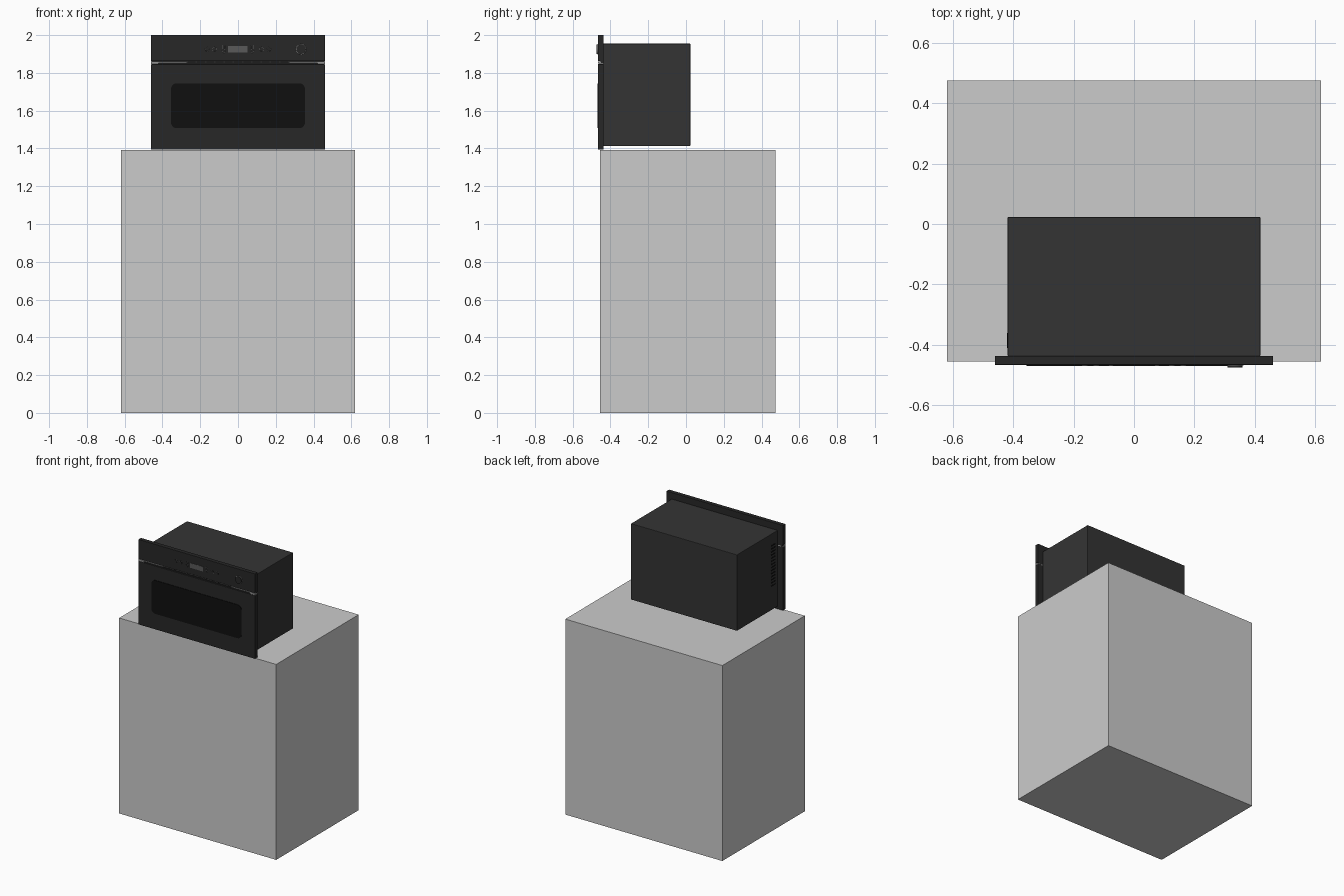
import bpy, bmesh
from math import pi, cos, sin, radians

if "Cube" in bpy.data.objects:
    bpy.data.objects.remove(bpy.data.objects["Cube"])


def material(name, rgb):
    m = bpy.data.materials.new(name)
    m.diffuse_color = (*rgb, 1)
    m.use_nodes = True
    m.node_tree.nodes["Principled BSDF"].inputs["Base Color"].default_value = m.diffuse_color
    return m


SHELL = material("shell", (0.034, 0.034, 0.034))
FRONT = material("front", (0.02, 0.02, 0.02))
GLASS = material("glass", (0.005, 0.005, 0.005))
STEEL = material("steel", (0.3, 0.3, 0.3))
SCREEN = material("screen", (0.1, 0.1, 0.1))


def box(name, x, y, z, mat=None, bevel=0):
    """Box from (min, max) pairs."""
    bm = bmesh.new()
    bmesh.ops.create_cube(bm, size=1)
    for v in bm.verts:
        v.co = [lo + (hi - lo) * (c + 0.5) for c, (lo, hi) in zip(v.co, (x, y, z))]
    me = bpy.data.meshes.new(name)
    bm.to_mesh(me)
    bm.free()
    ob = bpy.data.objects.new(name, me)
    bpy.context.collection.objects.link(ob)
    if mat:
        me.materials.append(mat)
    if bevel:
        b = ob.modifiers.new("bevel", 'BEVEL')
        b.width, b.segments = bevel, 2
    return ob


def rounded_plate(name, x, z, r, y, mat, steps=8):
    """Rounded rectangle in xz, extruded between the two y values."""
    bm = bmesh.new()
    pts = []
    corners = [(x[1] - r, z[1] - r), (x[0] + r, z[1] - r), (x[0] + r, z[0] + r), (x[1] - r, z[0] + r)]
    for i, (cx, cz) in enumerate(corners):
        for k in range(steps + 1):
            a = pi / 2 * (i + k / steps)
            pts.append(bm.verts.new((cx + r * cos(a), y[1], cz + r * sin(a))))
    face = bm.faces.new(pts)
    out = bmesh.ops.extrude_face_region(bm, geom=[face])
    for v in out["geom"]:
        if isinstance(v, bmesh.types.BMVert):
            v.co.y = y[0]
    bmesh.ops.remove_doubles(bm, verts=bm.verts, dist=1e-5)
    bmesh.ops.recalc_face_normals(bm, faces=bm.faces)
    me = bpy.data.meshes.new(name)
    bm.to_mesh(me)
    bm.free()
    me.materials.append(mat)
    ob = bpy.data.objects.new(name, me)
    bpy.context.collection.objects.link(ob)
    return ob


def disc(name, x, z, r, y, mat):
    bpy.ops.mesh.primitive_cylinder_add(vertices=32, radius=r, depth=y[1] - y[0],
                                        location=(x, sum(y) / 2, z), rotation=(pi / 2, 0, 0))
    ob = bpy.context.object
    ob.name = name
    ob.data.materials.append(mat)
    bpy.ops.object.shade_smooth_by_angle(angle=radians(30))
    return ob


def ring(name, x, z, r, y, t=0.0015):
    bpy.ops.mesh.primitive_torus_add(major_radius=r, minor_radius=t, major_segments=32,
                                     minor_segments=6, location=(x, y, z), rotation=(pi / 2, 0, 0))
    ob = bpy.context.object
    ob.name = name
    ob.data.materials.append(STEEL)


# Plinth and oven housing
box("pedestal", (-0.619, 0.619), (-0.454, 0.475), (0, 1.393))
box("oven_housing", (-0.418, 0.418), (-0.437, 0.023), (1.413, 1.955), SHELL, 0.003)

# Front: door, control panel, and the recessed strip between them
PF, PB = -0.466, -0.436
box("oven_door", (-0.46, 0.46), (PF, PB), (1.394, 1.846), FRONT, 0.002)
box("control_panel", (-0.46, 0.46), (PF, PB), (1.862, 2.0), FRONT, 0.002)
box("gap_backing", (-0.457, 0.457), (-0.455, PB), (1.844, 1.864), FRONT)
rounded_plate("door_window", (-0.355, 0.355), (1.507, 1.745), 0.032, (-0.4695, PF + 0.001), GLASS)

# Steel trim at both sides with a slotted vent between
for s, side in ((-1, "left"), (1, "right")):
    box(f"trim_{side}", sorted((s * 0.27, s * 0.46)), (-0.465, -0.45), (1.853, 1.860), STEEL)
    box(f"trim_end_{side}", sorted((s * 0.42, s * 0.46)), (-0.464, PB), (1.846, 1.853), STEEL)
for i in range(11):
    cx = (i - 5) * 0.049
    box(f"vent_bar_{i + 1}", (cx - 0.021, cx + 0.021), (-0.464, -0.45), (1.855, 1.860), SCREEN)

# Display
rounded_plate("display", (-0.053, 0.05), (1.908, 1.942), 0.003, (-0.4675, PF + 0.001), SCREEN, 3)

# Buttons: four large ones and two stacked pairs
buttons = [(s * x, 1.925, 0.010) for s in (-1, 1) for x in (0.125, 0.163)]
buttons += [(s * 0.076, z, 0.008) for s in (-1, 1) for z in (1.915, 1.937)]
for i, (x, z, r) in enumerate(buttons):
    disc(f"button_{i + 1}", x, z, r, (-0.470, PF + 0.001), FRONT)
    ring(f"button_ring_{i + 1}", x, z, r, PF - 0.0005, 0.001)

# Rotary knob
disc("knob", 0.334, 1.925, 0.025, (-0.475, PF + 0.001), FRONT)
ring("knob_ring", 0.334, 1.925, 0.026, PF - 0.001)

# Cooling slots on the left side of the housing, near the front
for i in range(14):
    z = 1.58 + i * 0.022
    box(f"side_slot_{i + 1}", (-0.4195, -0.415), (-0.41, -0.36), (z, z + 0.009), GLASS)
